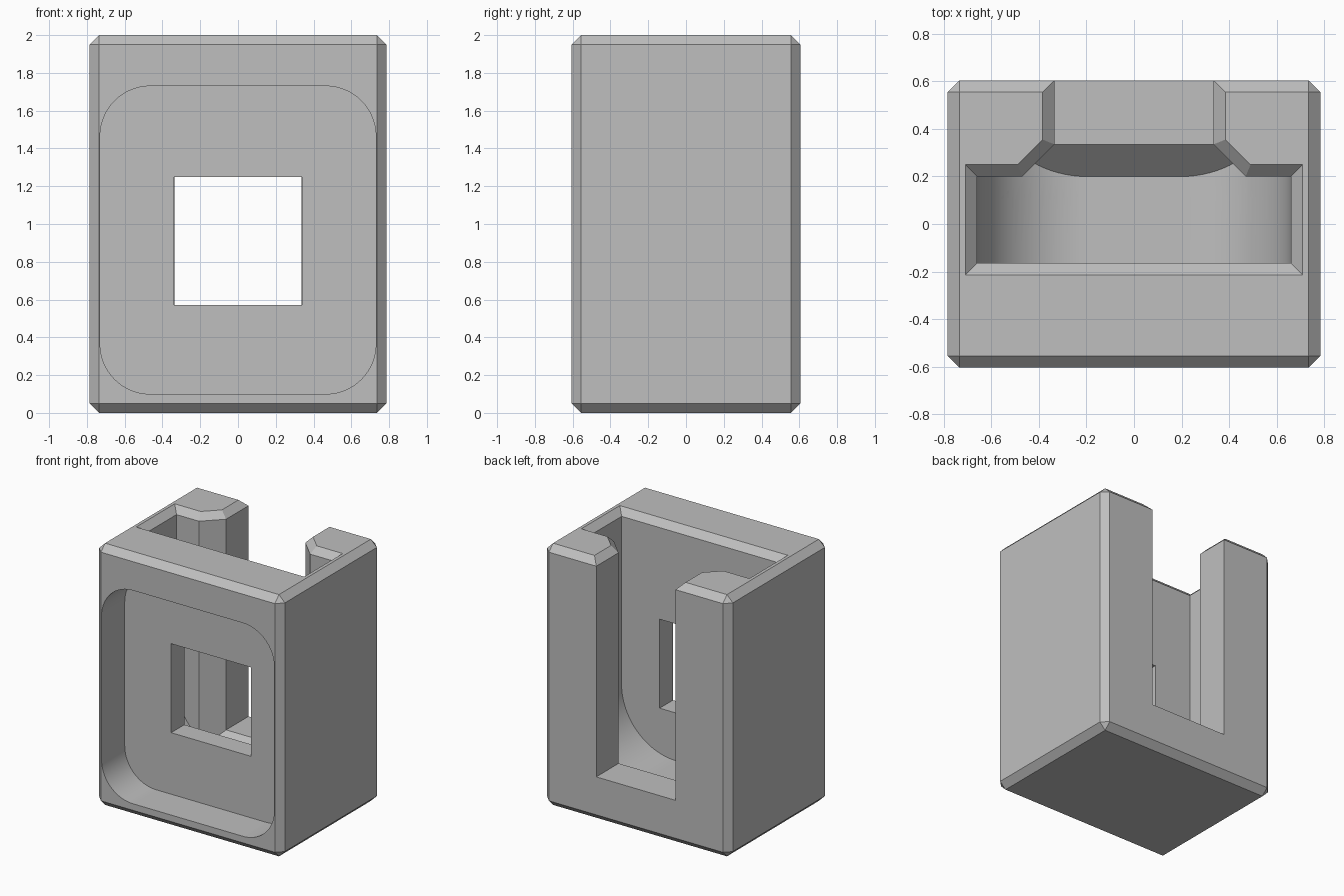
import bpy
import bmesh
from math import sin, cos, pi, sqrt

cube = bpy.data.objects.get("Cube")
if cube:
    bpy.data.objects.remove(cube, do_unlink=True)

HX, HY, TOP = 0.785, 0.605, 2.0     # block half sizes and height
BEVEL = 0.05
SLOT_X, SLOT_FRONT, SLOT_BACK, FLOOR = 0.66, -0.165, 0.2, 0.205
NOTCH_X, NOTCH_Y, NOTCH_Z = 0.335, 0.335, 0.34
OVER = 2.2                          # cutters reach past the block

grey = bpy.data.materials.new("plain grey")
grey.use_nodes = True
grey.diffuse_color = (0.52, 0.52, 0.52, 1)
grey.node_tree.nodes["Principled BSDF"].inputs["Base Color"].default_value = (0.52, 0.52, 0.52, 1)


def add_object(name, bm):
    bmesh.ops.recalc_face_normals(bm, faces=bm.faces[:])
    mesh = bpy.data.meshes.new(name)
    bm.to_mesh(mesh)
    bm.free()
    mesh.materials.append(grey)
    obj = bpy.data.objects.new(name, mesh)
    bpy.context.collection.objects.link(obj)
    return obj


def loft(name, rings):
    """Closed solid through rings of equal point count."""
    bm = bmesh.new()
    loops = [[bm.verts.new(p) for p in ring] for ring in rings]
    for a, b in zip(loops, loops[1:]):
        n = len(a)
        for i in range(n):
            j = (i + 1) % n
            bm.faces.new((a[i], a[j], b[j], b[i]))
    bm.faces.new(loops[0])
    bm.faces.new(loops[-1])
    obj = add_object(name, bm)
    obj.hide_render = True
    return obj


def prism(name, outline, y0, y1):
    return loft(name, [[(x, y, z) for x, z in outline] for y in (y0, y1)])


def arc(cx, cz, r, start, steps=24):
    return [(cx + r * cos(start + pi / 2 * i / steps),
             cz + r * sin(start + pi / 2 * i / steps)) for i in range(steps + 1)]


def rect(hx, z0, z1):
    return [(-hx, z0), (hx, z0), (hx, z1), (-hx, z1)]


def boolean(target, cutter, operation):
    """Apply the cutter to the target, then discard it."""
    mod = target.modifiers.new("cut", 'BOOLEAN')
    mod.object, mod.operation, mod.solver = cutter, operation, 'EXACT'
    deps = bpy.context.evaluated_depsgraph_get()
    mesh = bpy.data.meshes.new_from_object(target.evaluated_get(deps))
    target.modifiers.clear()
    target.data = mesh
    bpy.data.objects.remove(cutter, do_unlink=True)


# Chamfered block
bm = bmesh.new()
bmesh.ops.create_cube(bm, size=1)
for v in bm.verts:
    v.co = (v.co.x * 2 * HX, v.co.y * 2 * HY, (v.co.z + 0.5) * TOP)
bmesh.ops.bevel(bm, geom=bm.edges[:], offset=BEVEL, segments=1, affect='EDGES')
block = add_object("housing", bm)

# Pocket with a rounded floor, open at the top
R = 0.46
slot_outline = (arc(-SLOT_X + R, FLOOR + R, R, pi) + arc(SLOT_X - R, FLOOR + R, R, 1.5 * pi)
                + [(SLOT_X, OVER), (-SLOT_X, OVER)])
boolean(block, prism("pocket_cutter", slot_outline, SLOT_FRONT, SLOT_BACK), 'DIFFERENCE')

# Rear channel, flaring into the pocket and kept within its outline
flare = NOTCH_Y - 0.1
channel = loft("channel_cutter", [
    [(x, y, z) for x, z in rect(NOTCH_X + d, NOTCH_Z - d, OVER)]
    for y, d in ((0.1, flare), (NOTCH_Y, 0), (0.8, 0))])
boolean(channel, prism("channel_limit", slot_outline, 0.0, 0.9), 'INTERSECT')
boolean(block, channel, 'DIFFERENCE')


# Chamfer around the top opening
def mouth_ring(d):
    k = (sqrt(2) - 1) * d
    half = [(NOTCH_X + d, 0.8), (NOTCH_X + d, NOTCH_Y + k),
            (NOTCH_X + NOTCH_Y - SLOT_BACK + k, SLOT_BACK + d),
            (SLOT_X + d, SLOT_BACK + d), (SLOT_X + d, SLOT_FRONT - d)]
    ring = half + [(-x, y) for x, y in reversed(half)]
    return [(x, y, TOP - BEVEL + d) for x, y in ring]


boolean(block, loft("mouth_cutter", [mouth_ring(-0.02), mouth_ring(0.08)]), 'DIFFERENCE')

# Rounded recess in the front
CX, LOW, HIGH, CR = 0.73, 0.1, 1.73, 0.265
recess = (arc(CX - CR, HIGH - CR, CR, 0) + arc(-CX + CR, HIGH - CR, CR, pi / 2)
          + arc(-CX + CR, LOW + CR, CR, pi) + arc(CX - CR, LOW + CR, CR, 1.5 * pi))
boolean(block, prism("recess_cutter", recess, -0.8, -0.325), 'DIFFERENCE')

# Square window from the recess to the pocket
boolean(block, prism("window_cutter", rect(0.338, 0.57, 1.25), -0.5, 0.0), 'DIFFERENCE')

bpy.ops.object.select_all(action='DESELECT')
block.select_set(True)
bpy.context.view_layer.objects.active = block
bpy.ops.object.shade_smooth_by_angle()
